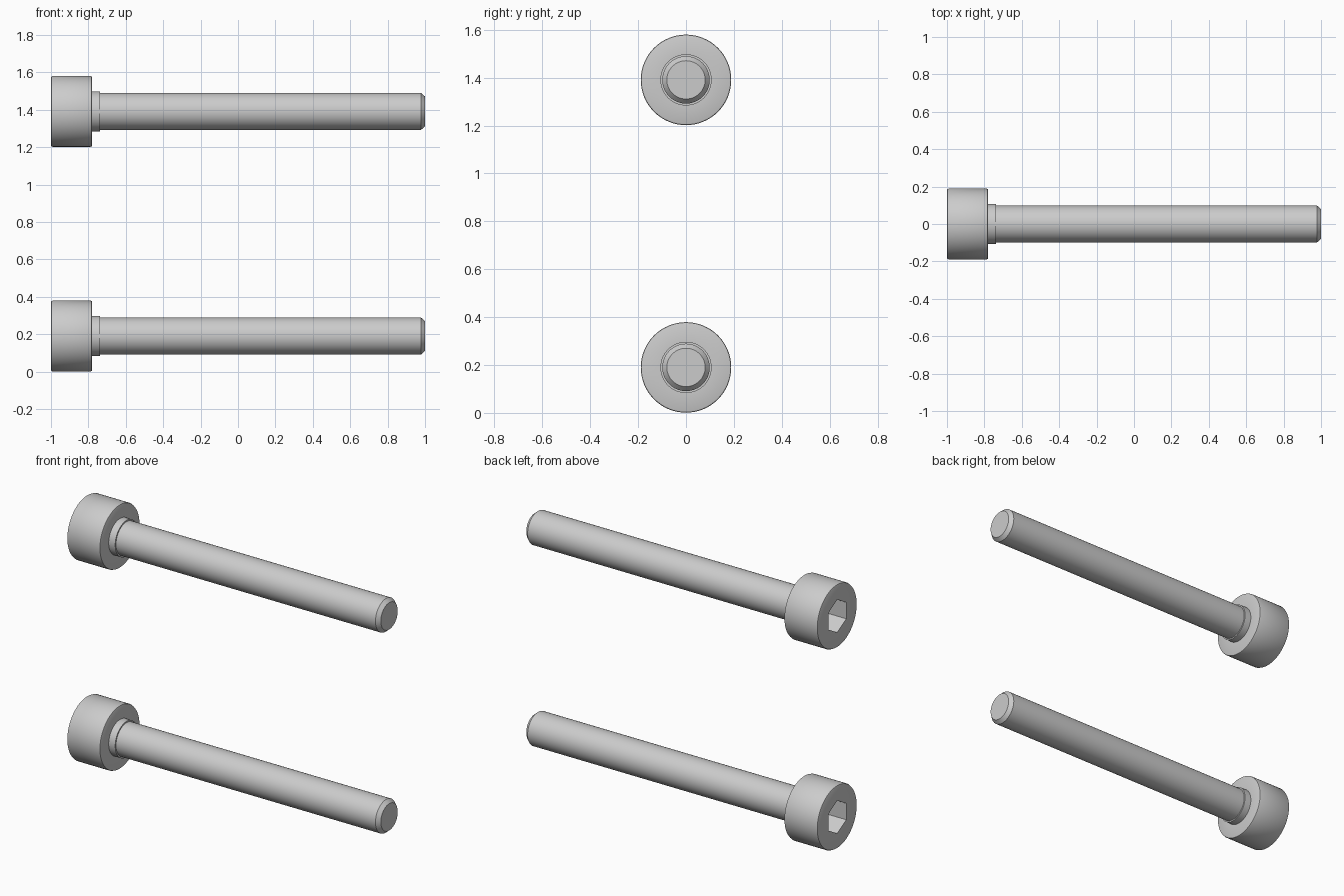
import bpy, bmesh, math
from mathutils import Matrix

if "Cube" in bpy.data.objects:
    bpy.data.objects.remove(bpy.data.objects["Cube"])

SEG = 64
# Lathe profile along the screw axis: (x, radius)
PROFILE = [(-1.0, 0), (-1.0, 0.181), (-0.998, 0.186), (-0.992, 0.189),
           (-0.788, 0.189), (-0.782, 0.187), (-0.78, 0.182),
           (-0.78, 0.107), (-0.737, 0.107), (-0.737, 0.099),
           (0.978, 0.099), (1.0, 0.08), (1.0, 0)]


def finish(name, bm):
    bmesh.ops.recalc_face_normals(bm, faces=bm.faces)
    mesh = bpy.data.meshes.new(name)
    bm.to_mesh(mesh)
    bm.free()
    obj = bpy.data.objects.new(name, mesh)
    bpy.context.collection.objects.link(obj)
    return obj


def lathe(name, profile, z):
    bm = bmesh.new()
    verts = [bm.verts.new((x, 0, r)) for x, r in profile]
    edges = [bm.edges.new(p) for p in zip(verts, verts[1:])]
    bmesh.ops.spin(bm, geom=verts + edges, cent=(0, 0, 0), axis=(1, 0, 0),
                   angle=math.tau, steps=SEG, use_duplicate=False)
    bmesh.ops.remove_doubles(bm, verts=bm.verts, dist=1e-5)
    obj = finish(name, bm)
    obj.location.z = z
    return obj


def hex_cutter(name, z):
    # Hexagonal prism with corners pointing up and down
    bm = bmesh.new()
    bmesh.ops.create_cone(bm, cap_ends=True, segments=6, radius1=0.098,
                          radius2=0.098, depth=0.24)
    for v in bm.verts:
        a = round(math.atan2(v.co.y, v.co.x) / (math.pi / 6)) % 2
        if a:
            v.co = Matrix.Rotation(math.pi / 6, 3, 'Z') @ v.co
    bmesh.ops.transform(bm, matrix=Matrix.Rotation(math.pi / 2, 4, 'Y'), verts=bm.verts)
    # After turning onto the x axis, make sure a corner points along z
    if max(v.co.z for v in bm.verts) < 0.09:
        bmesh.ops.transform(bm, matrix=Matrix.Rotation(math.pi / 6, 4, 'X'), verts=bm.verts)
    obj = finish(name, bm)
    obj.location = (-1.0, 0, z)
    obj.hide_render = True
    obj.hide_set(True)
    return obj


# Two identical socket-head screws, one above the other
for label, z in (("lower", 0.19), ("upper", 1.391)):
    screw = lathe(label + "_socket_screw", PROFILE, z)
    cutter = hex_cutter(label + "_socket_cutter", z)
    bpy.ops.object.select_all(action='DESELECT')
    screw.select_set(True)
    bpy.context.view_layer.objects.active = screw
    mod = screw.modifiers.new("hex_socket", 'BOOLEAN')
    mod.operation = 'DIFFERENCE'
    mod.solver = 'EXACT'
    mod.object = cutter
    bpy.ops.object.modifier_apply(modifier=mod.name)
    bpy.data.objects.remove(cutter)
    bpy.ops.object.shade_smooth_by_angle(angle=math.radians(35))
